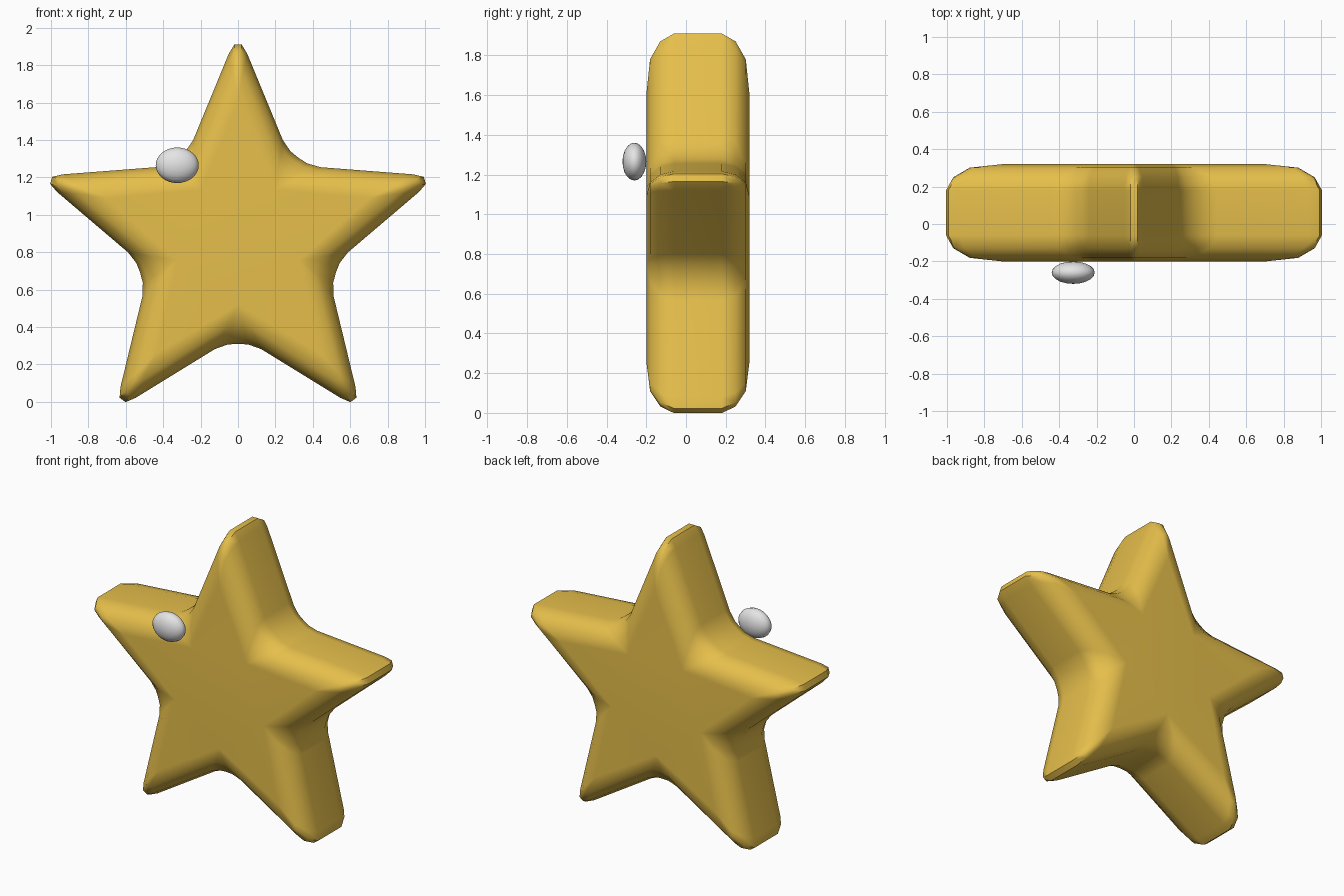
import bpy, bmesh, math
from mathutils import Matrix

if "Cube" in bpy.data.objects:
    bpy.data.objects.remove(bpy.data.objects["Cube"])

CENTRE_Y, CENTRE_Z = 0.06, 0.86


def material(name, colour):
    m = bpy.data.materials.new(name)
    m.diffuse_color = (*colour, 1)
    m.use_nodes = True
    m.node_tree.nodes["Principled BSDF"].inputs["Base Color"].default_value = m.diffuse_color
    return m


def finish(bm, name, mat, angle):
    bmesh.ops.recalc_face_normals(bm, faces=bm.faces)
    me = bpy.data.meshes.new(name)
    bm.to_mesh(me)
    bm.free()
    me.materials.append(mat)
    ob = bpy.data.objects.new(name, me)
    bpy.context.collection.objects.link(ob)
    bpy.ops.object.select_all(action='DESELECT')
    ob.select_set(True)
    bpy.context.view_layer.objects.active = ob
    bpy.ops.object.shade_smooth_by_angle(angle=math.radians(angle))
    return ob


gold = material("gold", (0.79, 0.52, 0.07))
silver = material("light grey", (0.78, 0.78, 0.78))


# Star outline at rounding amount f: 0 = flat face, 1 = outer rim
def outline(f, tip):
    pts = []
    arm = [(-0.05 * f, tip - 0.05 * f), (-0.02 * f, tip),
           (0.02 * f, tip), (0.05 * f, tip - 0.05 * f)]
    notch = [(lat * f, 0.34 + (ax - 0.34) * f) for lat, ax in
             [(-0.124, 0.578), (-0.055, 0.553), (0, 0.55), (0.055, 0.553), (0.124, 0.578)]]
    for i in range(5):
        for shape, turn in ((arm, i * 72), (notch, i * 72 + 36)):
            a = math.radians(turn)
            for lat, ax in shape:
                pts.append((lat * math.cos(a) + ax * math.sin(a),
                            CENTRE_Z + ax * math.cos(a) - lat * math.sin(a)))
    return pts


# Star body: stacked outlines from the front face to the back face
half = [(0.0, 0.74, 0.26), (0.5, 0.92, 0.241), (0.866, 1.01, 0.19), (1.0, 1.05, 0.12)]
layers = [(f, t, -d) for f, t, d in half] + [(f, t, d) for f, t, d in reversed(half)]
bm = bmesh.new()
rings = [[bm.verts.new((x, CENTRE_Y + y, z)) for x, z in outline(f, t)] for f, t, y in layers]
for a, b in zip(rings, rings[1:]):
    n = len(a)
    for i in range(n):
        j = (i + 1) % n
        bm.faces.new((a[i], a[j], b[j], b[i]))
bm.faces.new(rings[0])
bm.faces.new(rings[-1])
bmesh.ops.remove_doubles(bm, verts=bm.verts, dist=0.0005)
star = finish(bm, "star_body", gold, 40)
wn = star.modifiers.new("even_shading", 'WEIGHTED_NORMAL')
wn.keep_sharp = True

# Small flattened bead in front of the star
bm = bmesh.new()
bmesh.ops.create_uvsphere(bm, u_segments=32, v_segments=10, radius=1)
bmesh.ops.transform(bm, verts=bm.verts, matrix=Matrix.Translation((-0.325, -0.26, 1.265))
                    @ Matrix.Diagonal((0.115, 0.06, 0.095, 1))
                    @ Matrix.Rotation(math.pi / 2, 4, 'X'))
finish(bm, "bead", silver, 60)
